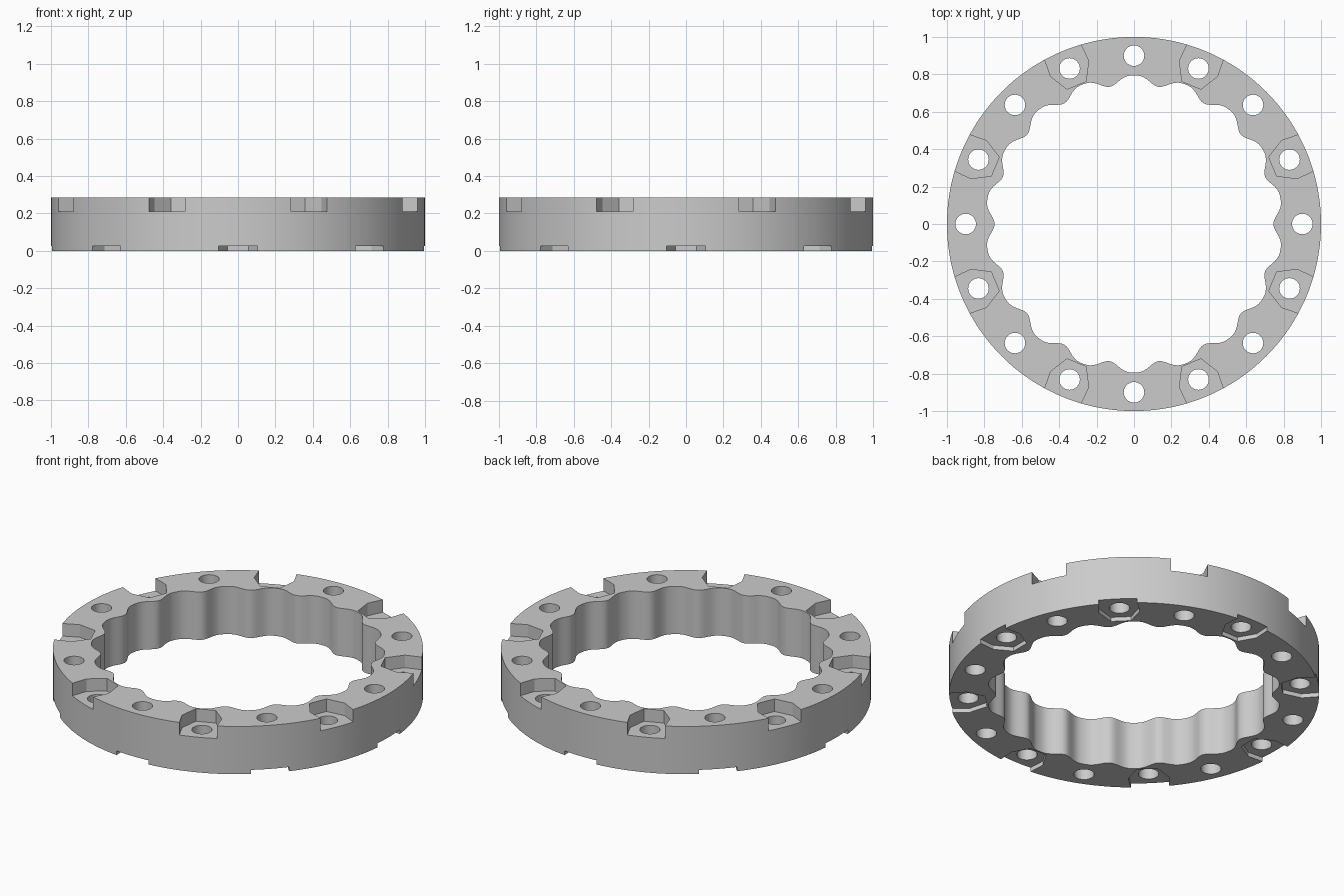
import bpy, bmesh, math
from math import cos, sin, pi, radians

if "Cube" in bpy.data.objects:
    bpy.data.objects.remove(bpy.data.objects["Cube"])

HEIGHT, HOLE_RING, HOLE_R = 0.285, 0.9, 0.055
POCKET_FLOOR, RECESS_DEPTH = 0.21, 0.025
LOBES, STEPS = 18, 16

grey = bpy.data.materials.new("plain grey")
grey.diffuse_color = (0.6, 0.6, 0.6, 1)
grey.use_nodes = True
grey.node_tree.nodes["Principled BSDF"].inputs["Base Color"].default_value = grey.diffuse_color


def make_object(name, bm):
    bmesh.ops.recalc_face_normals(bm, faces=bm.faces)
    mesh = bpy.data.meshes.new(name)
    bm.to_mesh(mesh)
    bm.free()
    mesh.materials.append(grey)
    obj = bpy.data.objects.new(name, mesh)
    bpy.context.collection.objects.link(obj)
    return obj


def add_prism(bm, outline, z0, z1):
    low = [bm.verts.new((x, y, z0)) for x, y in outline]
    high = [bm.verts.new((x, y, z1)) for x, y in outline]
    n = len(outline)
    bm.faces.new(low[::-1])
    bm.faces.new(high)
    for i in range(n):
        j = (i + 1) % n
        bm.faces.new((low[i], low[j], high[j], high[i]))


def turned(outline, angle):
    c, s = cos(angle), sin(angle)
    return [(x * c - y * s, x * s + y * c) for x, y in outline]


# Ring body with a scalloped bore
bm = bmesh.new()
rows = []
count = LOBES * STEPS
for i in range(count):
    a = 2 * pi * i / count
    inner = 0.795 - 0.05 * abs(cos(LOBES / 2 * a)) ** 3
    rows.append([bm.verts.new((r * cos(a), r * sin(a), z))
                 for r, z in ((1, 0), (1, HEIGHT), (inner, HEIGHT), (inner, 0))])
for i in range(count):
    p, q = rows[i], rows[(i + 1) % count]
    for k in range(4):
        m = (k + 1) % 4
        bm.faces.new((p[k], q[k], q[m], p[m]))
ring = make_object("ring_body", bm)

# Cutter outlines: round bolt hole and half-hexagon nut pocket open outwards
hole = [(HOLE_RING + HOLE_R * cos(2 * pi * k / 32), HOLE_R * sin(2 * pi * k / 32))
        for k in range(32)]
half = [(1.1, 0.098), (0.9, 0.11), (0.803, 0.055)]
pocket = half + [(x, -y) for x, y in reversed(half)]


def cut(name, outline, number, start, z0, z1):
    cutter_bm = bmesh.new()
    for k in range(number):
        add_prism(cutter_bm, turned(outline, radians(start) + 2 * pi * k / number), z0, z1)
    cutter = make_object(name, cutter_bm)
    cutter.hide_render = True
    cutter.hide_viewport = True
    mod = ring.modifiers.new(name, 'BOOLEAN')
    mod.operation = 'DIFFERENCE'
    mod.solver = 'EXACT'
    mod.object = cutter
    return cutter


# Top nut pockets, shallow underside recesses, through holes
cutters = [
    cut("top_pocket_cutter", pocket, 8, 22.5, POCKET_FLOOR, HEIGHT + 0.1),
    cut("bottom_recess_cutter", pocket, 8, 0, -0.1, RECESS_DEPTH),
    cut("bolt_hole_cutter", hole, 16, 0, -0.2, HEIGHT + 0.2),
]

# Bake the cuts and drop the cutters
bpy.context.view_layer.update()
graph = bpy.context.evaluated_depsgraph_get()
baked = bpy.data.meshes.new_from_object(ring.evaluated_get(graph))
ring.modifiers.clear()
ring.data = baked
for c in cutters:
    bpy.data.objects.remove(c)

bpy.context.view_layer.objects.active = ring
ring.select_set(True)
bpy.ops.object.shade_smooth_by_angle(angle=radians(30))
